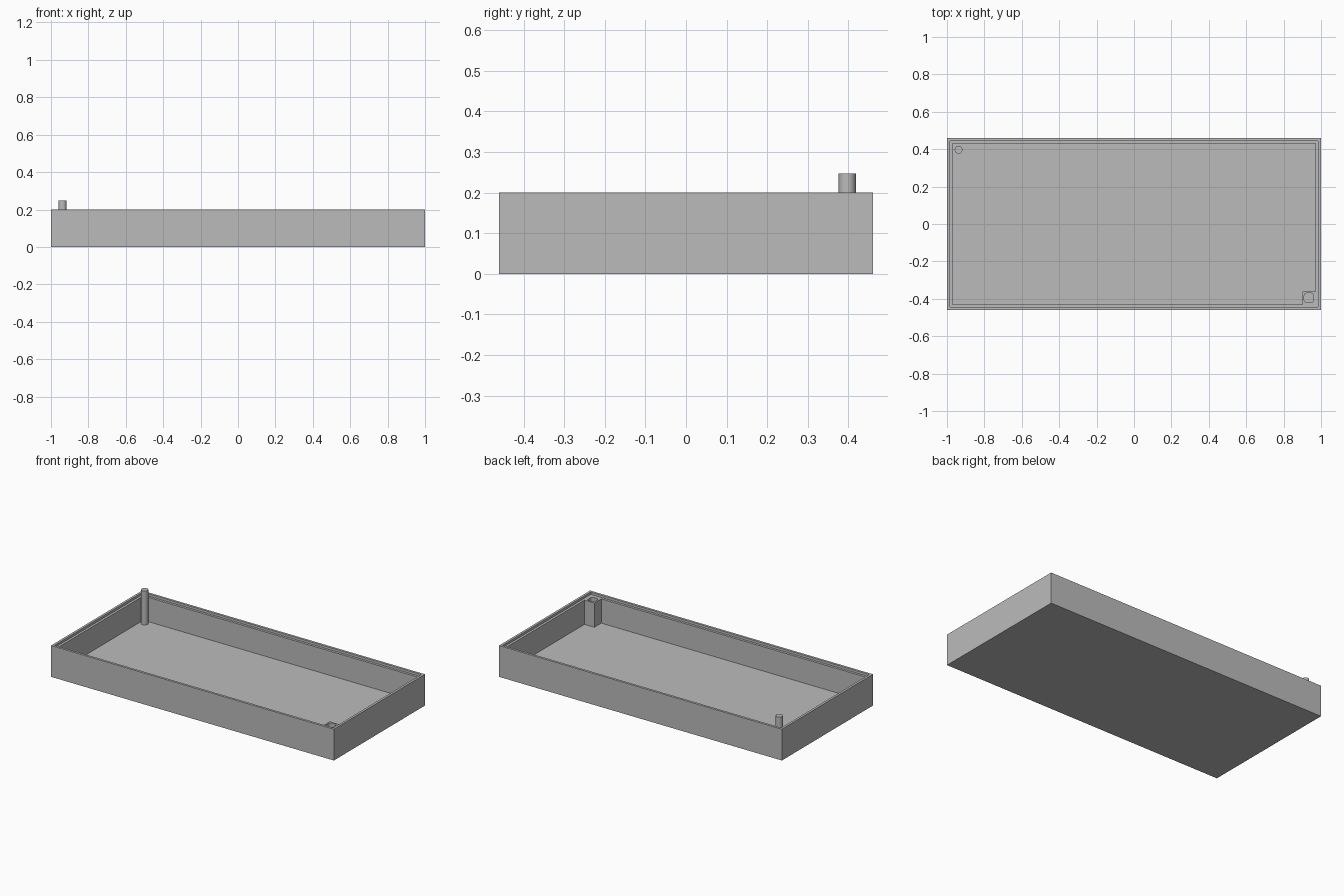
import bpy, bmesh

if "Cube" in bpy.data.objects:
    bpy.data.objects.remove(bpy.data.objects["Cube"])

HX, HY, H = 1.0, 0.46, 0.2      # outer half sizes and height
WALL, LIP = 0.03, 0.015         # wall thickness and rim lip width
FLOOR, LEDGE = 0.03, 0.185      # floor and ledge heights

grey = bpy.data.materials.new("plain grey")
grey.use_nodes = True
grey.diffuse_color = (0.5, 0.5, 0.5, 1)
grey.node_tree.nodes["Principled BSDF"].inputs["Base Color"].default_value = (0.5, 0.5, 0.5, 1)


def make_object(name, bm):
    bmesh.ops.recalc_face_normals(bm, faces=bm.faces)
    mesh = bpy.data.meshes.new(name)
    bm.to_mesh(mesh)
    bm.free()
    obj = bpy.data.objects.new(name, mesh)
    bpy.context.collection.objects.link(obj)
    mesh.materials.append(grey)
    return obj


def box(name, x0, x1, y0, y1, z0, z1, bevel=0):
    bm = bmesh.new()
    bmesh.ops.create_cube(bm, size=1)
    for v in bm.verts:
        v.co = (x1 if v.co.x > 0 else x0, y1 if v.co.y > 0 else y0, z1 if v.co.z > 0 else z0)
    if bevel:
        upright = [e for e in bm.edges if abs(e.verts[0].co.z - e.verts[1].co.z) > 1e-5]
        bmesh.ops.bevel(bm, geom=upright, offset=bevel, segments=3, profile=0.5, affect='EDGES')
    return make_object(name, bm)


# Open tray: nested rectangles stepping over the rim, down to the ledge and the floor
bm = bmesh.new()
rings = []
for inset, z in [(0, 0), (0, H), (LIP, H), (LIP, LEDGE), (WALL, LEDGE), (WALL, FLOOR)]:
    x, y = HX - inset, HY - inset
    rings.append([bm.verts.new(p) for p in ((-x, -y, z), (x, -y, z), (x, y, z), (-x, y, z))])
for low, high in zip(rings, rings[1:]):
    for i in range(4):
        j = (i + 1) % 4
        bm.faces.new((low[i], low[j], high[j], high[i]))
bm.faces.new(rings[0][::-1])
bm.faces.new(rings[-1])
make_object("tray", bm)

# Corner post with a socket sunk into its top, flush with the ledge
post = box("corner_post", 0.9, HX - WALL, -HY + WALL, -0.36, FLOOR, LEDGE)
cutter = box("socket_cutter", 0.91, 0.96, -0.42, -0.37, 0.12, 0.25, bevel=0.012)
cutter.hide_render = True
cut = post.modifiers.new("socket", 'BOOLEAN')
cut.operation, cut.solver, cut.object = 'DIFFERENCE', 'EXACT', cutter
bpy.context.view_layer.objects.active = post
bpy.ops.object.modifier_apply(modifier=cut.name)
bpy.data.objects.remove(cutter)

# Round peg standing on the floor in the opposite corner
bpy.ops.mesh.primitive_cylinder_add(vertices=32, radius=0.021, depth=0.247 - FLOOR,
                                    location=(-0.938, 0.397, (0.247 + FLOOR) / 2))
peg = bpy.context.object
peg.name = "locating_peg"
peg.data.materials.append(grey)
bpy.ops.object.shade_smooth_by_angle()
